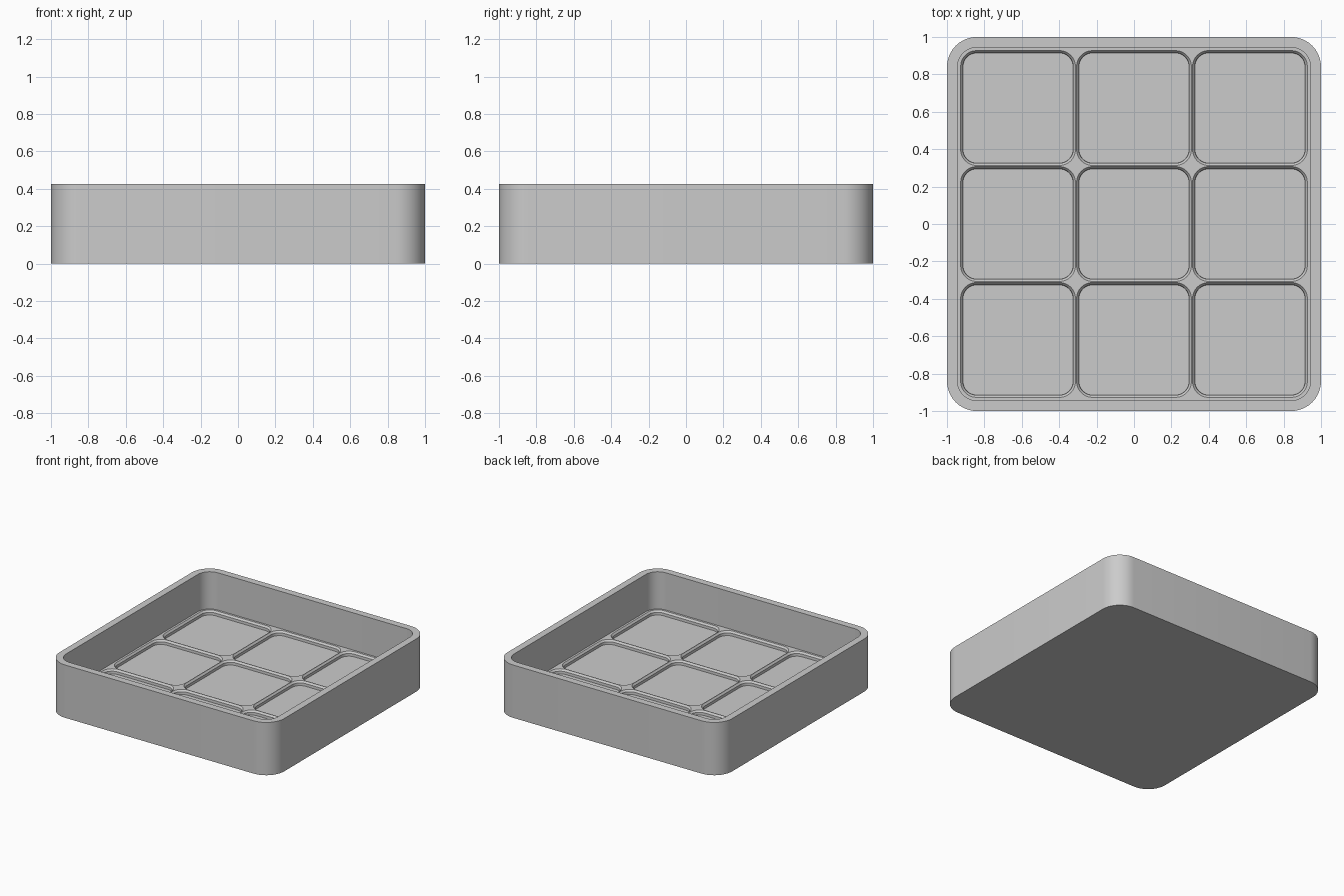
import bpy
import bmesh
import math

cube = bpy.data.objects.get("Cube")
if cube:
    bpy.data.objects.remove(cube, do_unlink=True)

grey = bpy.data.materials.new("light grey")
grey.use_nodes = True
grey.diffuse_color = (0.6, 0.6, 0.6, 1)
grey.node_tree.nodes["Principled BSDF"].inputs["Base Color"].default_value = (0.6, 0.6, 0.6, 1)

PITCH = 0.62
HEIGHT = 0.425
LEDGE = 0.125
FLOOR = 0.09
SEGMENTS = 10

bm = bmesh.new()


def ring(half, radius, z, cx=0, cy=0):
    """Closed loop of vertices around a rounded square."""
    verts = []
    for corner in range(4):
        mid = math.radians(45 + 90 * corner)
        px = cx + math.copysign(half - radius, math.cos(mid))
        py = cy + math.copysign(half - radius, math.sin(mid))
        for i in range(SEGMENTS + 1):
            a = math.radians(90) * (corner + i / SEGMENTS)
            verts.append(bm.verts.new((px + radius * math.cos(a), py + radius * math.sin(a), z)))
    return verts


def bridge(a, b):
    """Wall of quads between two matching loops."""
    for i in range(len(a)):
        j = (i + 1) % len(a)
        bm.faces.new((a[i], a[j], b[j], b[i]))


def loop_edges(loop):
    return [bm.edges.get((loop[i - 1], loop[i])) for i in range(len(loop))]


# Outer wall, rim and inner wall
shell = [ring(1, 0.16, 0), ring(1, 0.16, HEIGHT),
         ring(0.944, 0.104, HEIGHT), ring(0.944, 0.104, LEDGE)]
bm.faces.new(shell[0])
for lower, upper in zip(shell, shell[1:]):
    bridge(lower, upper)
ledge_edges = loop_edges(shell[-1])

# Nine chamfered pockets
for col in (-1, 0, 1):
    for row in (-1, 0, 1):
        x, y = col * PITCH, row * PITCH
        pocket = [ring(0.307, 0.085, LEDGE, x, y),
                  ring(0.295, 0.073, LEDGE - 0.014, x, y),
                  ring(0.294, 0.072, FLOOR, x, y)]
        for upper, lower in zip(pocket, pocket[1:]):
            bridge(upper, lower)
        bm.faces.new(pocket[-1])
        ledge_edges += loop_edges(pocket[0])

# Flat ribs between the pockets
bmesh.ops.triangle_fill(bm, use_beauty=True, edges=ledge_edges, normal=(0, 0, 1))
bmesh.ops.recalc_face_normals(bm, faces=bm.faces)

mesh = bpy.data.meshes.new("grid_tray")
bm.to_mesh(mesh)
bm.free()
mesh.materials.append(grey)
tray = bpy.data.objects.new("grid_tray", mesh)
bpy.context.collection.objects.link(tray)

bpy.ops.object.select_all(action="DESELECT")
tray.select_set(True)
bpy.context.view_layer.objects.active = tray
bpy.ops.object.shade_smooth_by_angle(angle=math.radians(30))
